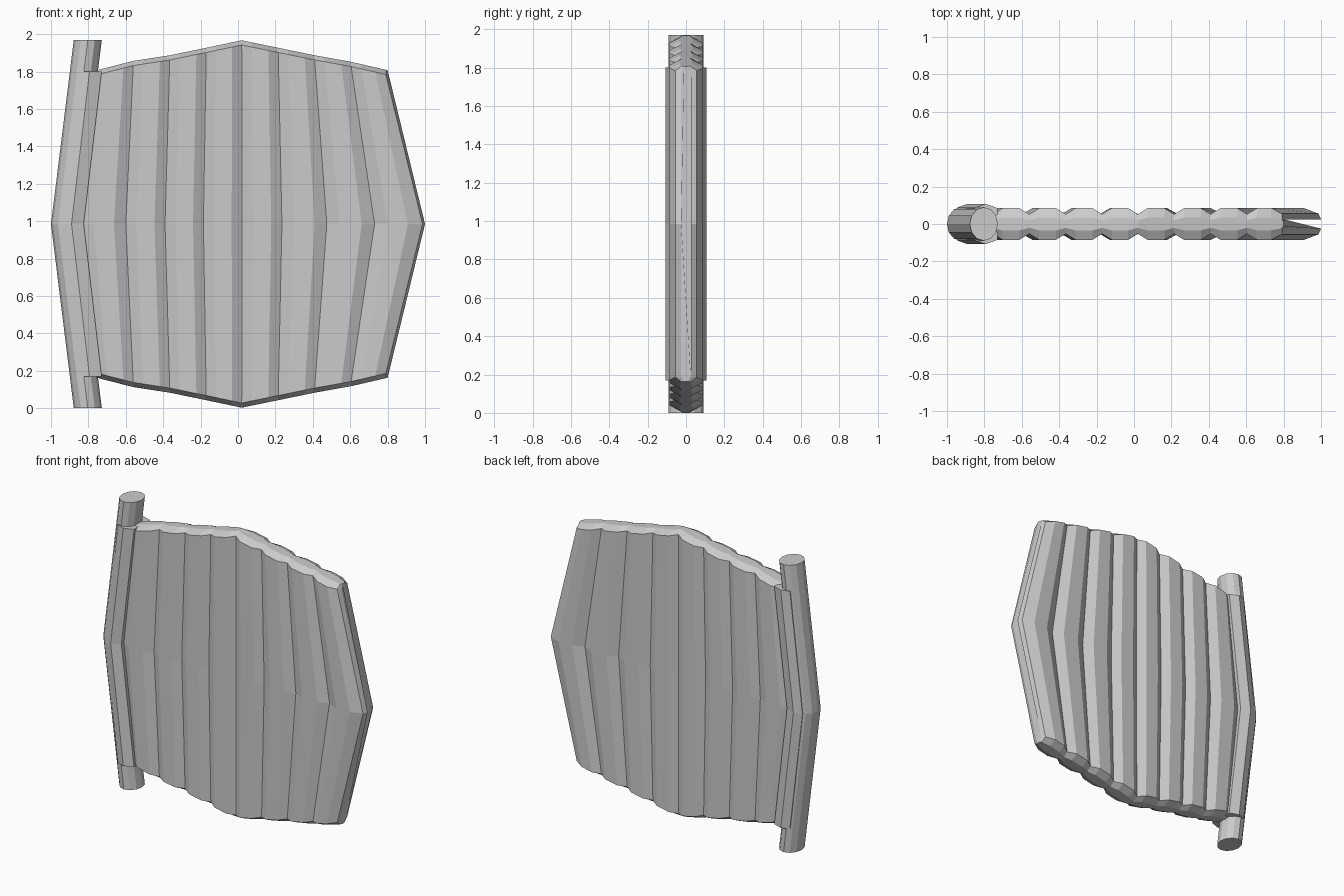
import bpy, bmesh, math

if "Cube" in bpy.data.objects:
    bpy.data.objects.remove(bpy.data.objects["Cube"])

H = 1.97
MID = H / 2


def loft(name, rings):
    """Skin a list of equal-length closed rings and cap both ends."""
    bm = bmesh.new()
    loops = [[bm.verts.new(p) for p in r] for r in rings]
    n = len(loops[0])
    for a, b in zip(loops, loops[1:]):
        for i in range(n):
            j = (i + 1) % n
            bm.faces.new((a[i], a[j], b[j], b[i]))
    bm.faces.new(loops[0])
    bm.faces.new(loops[-1])
    bmesh.ops.recalc_face_normals(bm, faces=bm.faces)
    me = bpy.data.meshes.new(name)
    bm.to_mesh(me)
    bm.free()
    ob = bpy.data.objects.new(name, me)
    bpy.context.collection.objects.link(ob)
    return ob


def pole_x(z):
    """Centre line of the bent pole."""
    return -0.925 + 0.122 * abs(z - MID) / MID


# Bent pole with twelve sides
loft("pole", [[(pole_x(z) + 0.075 * math.cos(k * math.tau / 12),
                0.09 * math.sin(k * math.tau / 12), z) for k in range(12)]
              for z in (0, MID, H)])

# Sleeve wrapped round the pole and the panel edge
half = [(-0.02, 0.088), (0.035, 0.108), (0.1, 0.085)]
section = half + [(x, -y) for x, y in reversed(half)]
loft("sleeve", [[(pole_x(z) - 0.006 * abs(z - MID) / MID + x, y, z)
                 for x, y in section] for z in (0.17, MID, 1.80)])

# Seams of the eight ribs: x at top, x at mid height, top height
seams = [(-0.755, -0.835, 1.81), (-0.56, -0.60, 1.86), (-0.365, -0.39, 1.89),
         (-0.17, -0.185, 1.93), (0.02, 0.022, 1.97), (0.215, 0.235, 1.93),
         (0.41, 0.475, 1.89), (0.605, 0.73, 1.855), (0.80, 1.0, 1.81)]


def mix(a, b, t):
    return [p + (q - p) * t for p, q in zip(a, b)]


# Columns across the panel, each with its half thickness
columns = []
for a, b in zip(seams, seams[1:]):
    columns += [(mix(a, b, t), y) for t, y in ((0, 0.052), (0.27, 0.085), (0.73, 0.085))]
columns[-1] = (mix(seams[-2], seams[-1], 0.66), 0.085)
columns += [(mix(seams[-2], seams[-1], 0.95), 0.055), (list(seams[-1]), 0.025)]


def panel_ring(col):
    """Closed loop front, top, back and bottom with a rounded rim."""
    (xt, xm, zt), y = col
    top = [(xt, -y, zt - 0.028), (xt, -y * 0.4, zt - 0.003),
           (xt, y * 0.4, zt - 0.003), (xt, y, zt - 0.028)]
    bottom = [(x, v, H - z) for x, v, z in reversed(top)]
    return [(xm, -y, MID)] + top + [(xm, y, MID)] + bottom


# Ribbed sail panel
loft("ribbed_panel", [panel_ring(c) for c in columns])
